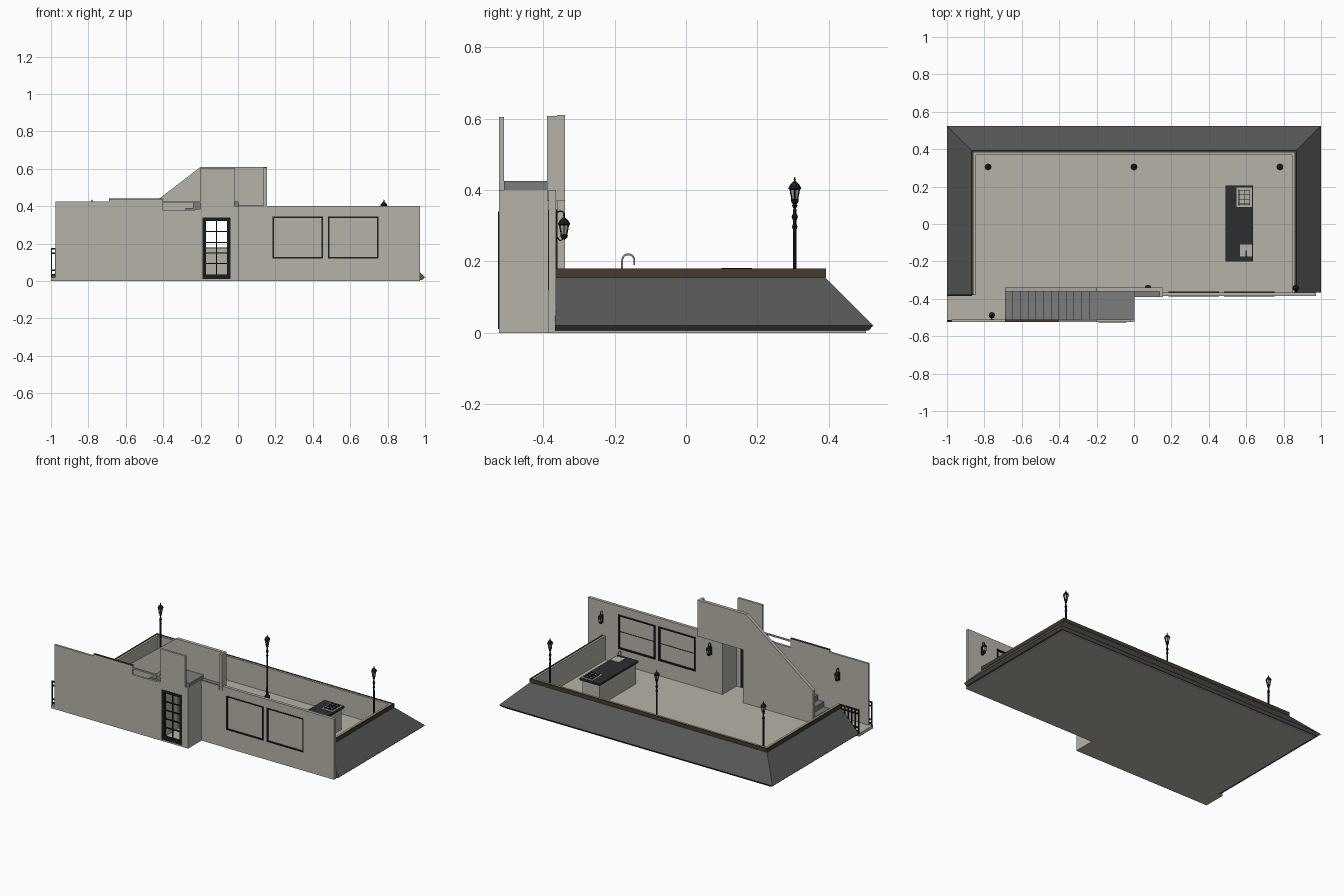
import bpy, bmesh, math
from mathutils import Vector

if "Cube" in bpy.data.objects:
    bpy.data.objects.remove(bpy.data.objects["Cube"])


def mat(name, r, g, b):
    m = bpy.data.materials.new(name)
    m.diffuse_color = (r, g, b, 1)
    m.use_nodes = True
    m.node_tree.nodes["Principled BSDF"].inputs["Base Color"].default_value = m.diffuse_color
    return m


WALL = mat("plaster", 0.47, 0.45, 0.39)
ROOF = mat("roof_slate", 0.095, 0.095, 0.095)
IRON = mat("black_iron", 0.012, 0.012, 0.012)
STEP = mat("grey_stone", 0.2, 0.2, 0.2)
TRIM = mat("brown_trim", 0.06, 0.045, 0.022)
TOP = mat("dark_counter", 0.027, 0.027, 0.03)
GLASS = mat("lamp_glass", 0.4, 0.4, 0.38)
STEEL = mat("steel", 0.3, 0.3, 0.3)


def finish(name, bm, m):
    bmesh.ops.recalc_face_normals(bm, faces=bm.faces)
    me = bpy.data.meshes.new(name)
    bm.to_mesh(me)
    bm.free()
    me.materials.append(m)
    ob = bpy.data.objects.new(name, me)
    bpy.context.collection.objects.link(ob)
    return ob


def boxes(name, m, *spans):
    """One object from boxes given as x0, x1, y0, y1, z0, z1."""
    bm = bmesh.new()
    for x0, x1, y0, y1, z0, z1 in spans:
        vs = bmesh.ops.create_cube(bm, size=1)["verts"]
        for v in vs:
            v.co = (x0 + (v.co.x + .5) * (x1 - x0), y0 + (v.co.y + .5) * (y1 - y0),
                    z0 + (v.co.z + .5) * (z1 - z0))
    return finish(name, bm, m)


def prism(name, m, pts, a, b, axis="y"):
    """Outline extruded along y (points are x, z) or along z (points are x, y)."""
    bm = bmesh.new()
    put = (lambda p, d: (p[0], d, p[1])) if axis == "y" else (lambda p, d: (p[0], p[1], d))
    f = bm.faces.new([bm.verts.new(put(p, a)) for p in pts])
    r = bmesh.ops.extrude_face_region(bm, geom=[f])
    vs = [g for g in r["geom"] if isinstance(g, bmesh.types.BMVert)]
    bmesh.ops.translate(bm, verts=vs, vec=put((0, 0), b - a))
    return finish(name, bm, m)


def lathe(name, m, prof, at, n=8):
    """Profile of (radius, z) turned about a vertical axis."""
    bm = bmesh.new()
    rings = [[bm.verts.new((at[0] + r * math.cos(2 * math.pi * i / n),
                            at[1] + r * math.sin(2 * math.pi * i / n), z))
              for i in range(n)] for r, z in prof]
    for p, q in zip(rings, rings[1:]):
        for i in range(n):
            bm.faces.new((p[i], p[(i + 1) % n], q[(i + 1) % n], q[i]))
    bm.faces.new(rings[0])
    bm.faces.new(rings[-1])
    return finish(name, bm, m)


def tube(name, m, pts, r):
    cu = bpy.data.curves.new(name, "CURVE")
    cu.dimensions = "3D"
    cu.bevel_depth = r
    cu.bevel_resolution = 1
    cu.use_fill_caps = True
    sp = cu.splines.new("POLY")
    sp.points.add(len(pts) - 1)
    for p, c in zip(sp.points, pts):
        p.co = (*c, 1)
    cu.materials.append(m)
    ob = bpy.data.objects.new(name, cu)
    bpy.context.collection.objects.link(ob)
    return ob


def arc(x, y, z, r, a0, a1, n=10):
    return [(x, y + r * math.cos(math.radians(a0 + (a1 - a0) * i / n)),
             z + r * math.sin(math.radians(a0 + (a1 - a0) * i / n))) for i in range(n + 1)]


# Ground slab and floor
prism("floor_slab", WALL, [(-1, -.525), (0, -.525), (0, -.385), (.97, -.385), (.97, .505),
                           (-.97, .505), (-.97, -.38), (-1, -.38)], 0, .02, "z")

# Sloping roof skirt round three sides
bm = bmesh.new()
loops = []
for x, y, z in ((.985, .512, .006), (1, .525, .02), (.865, .39, .156), (.865, .39, .006)):
    loops.append([bm.verts.new(c) for c in
                  ((-x, -.38, z), (-x, y, z), (x, y, z), (x, -.367, z))])
for k in range(4):
    p, q = loops[k], loops[(k + 1) % 4]
    for i in range(3):
        bm.faces.new((p[i], p[i + 1], q[i + 1], q[i]))
for i in (0, 3):
    bm.faces.new([l[i] for l in loops])
finish("roof_skirt", bm, ROOF)

# Low parapet with brown outer trim
boxes("parapet", WALL, (-.86, -.845, -.38, .385, .02, .178), (.845, .86, -.367, .385, .02, .178),
      (-.86, .86, .37, .385, .02, .178))
boxes("parapet_trim", TRIM, (-.868, -.858, -.38, .392, .155, .18),
      (.858, .868, -.367, .392, .155, .18), (-.868, .868, .383, .392, .155, .18))

# Front wall with doorway, stair opening and raised panel
prism("front_wall", WALL, [(-.975, 0), (-.19, 0), (-.19, .34), (-.04, .34), (-.04, 0), (0, 0),
                           (0, .4), (-.02, .4), (-.02, .605), (-.2, .605), (-.2, .385),
                           (-.23, .385), (-.23, .38), (-.405, .38), (-.405, .437), (-.69, .437),
                           (-.69, .425), (-.975, .425)], -.525, -.511)
boxes("opening_rail", WALL, (-.41, -.195, -.523, -.513, .416, .425))
boxes("front_wall_cap", TRIM, (-.69, -.405, -.525, -.511, .437, .441))
boxes("porch_side_wall", WALL, (-.012, .003, -.525, -.365, 0, .4))
boxes("passage_wall", WALL, (-.2, -.185, -.511, -.36, .02, .4))

# Window wall: piers, sill band and head band around two openings
WINDOWS = ((.185, .455), (.48, .75))
boxes("window_wall", WALL, (0, .185, -.385, -.365, 0, .4), (.455, .48, -.385, -.365, .12, .345),
      (.75, .972, -.385, -.365, 0, .4), (.185, .75, -.385, -.365, 0, .12),
      (.185, .75, -.385, -.365, .345, .4))
for a, b in WINDOWS:
    boxes("window_pane", WALL, (a, b, -.379, -.372, .12, .345))
    boxes("window_frame", IRON, (a, a + .008, -.387, -.36, .12, .345),
          (b - .008, b, -.387, -.36, .12, .345), (a, b, -.387, -.36, .12, .128),
          (a, b, -.387, -.36, .337, .345))
    boxes("window_bar", IRON, (a, b, -.3725, -.37, .23, .234))

# Glazed door, open grid of two by five
door = [(-.19, -.17, -.527, -.51, .01, .34), (-.06, -.04, -.527, -.51, .01, .34),
        (-.19, -.04, -.527, -.51, .01, .035), (-.19, -.04, -.527, -.51, .322, .34),
        (-.118, -.112, -.522, -.514, .03, .33)]
door += [(-.175, -.055, -.522, -.514, z, z + .006) for z in (.09, .147, .204, .261)]
boxes("door_grid", IRON, *door)

# Staircase, landing and sloping stair wall
N = 12
pts = [(-.2, .02), (-.69, .02)]
for i in range(N):
    x, z = -.69 + i * .49 / N, .02 + (i + 1) * .405 / N
    pts += [(x, z), (x + .49 / N, z)]
prism("staircase", STEP, pts, -.511, -.36)
boxes("landing_ceiling", WALL, (-.2, 0, -.511, -.36, .37, .4), (0, .135, -.39, -.36, .37, .399))
boxes("landing", STEP, (-.2, .003, -.511, -.36, .4, .425), (.003, .135, -.388, -.36, .399, .403))
prism("stair_wall", WALL, [(.155, .37), (.155, .61), (-.2, .61), (-.69, .235), (-.69, .02),
                           (-.18, .02), (-.18, .37)], -.362, -.34)
boxes("stair_wall_return", WALL, (.137, .155, -.39, -.36, .37, .608))

# Iron railings at the left end
for a, b, y in ((-1, -.865, -.38), (-1, -.972, -.517)):
    n = max(1, round((b - a) / .027))
    rail = [(a, b, y - .004, y + .004, z, z + .008) for z in (.03, .055, .145, .17)]
    for i in range(n + 1):
        x = a + (b - a - .006) * i / n
        rail.append((x, x + .006, y - .004, y + .004, .02, .178))
    boxes("railing", IRON, *rail)


def lantern(x, y, z, s):
    """Lantern head with its base at z, about 0.075 * s tall."""
    P = lambda prof: [(r * s, z + h * s) for r, h in prof]
    lathe("lantern_base", IRON, P([(.003, 0), (.009, .004), (.011, .012), (.008, .015)]), (x, y))
    lathe("lantern_glass", GLASS, P([(.008, .014), (.0145, .043)]), (x, y), 6)
    lathe("lantern_roof", IRON, P([(.015, .041), (.0185, .045), (.013, .055), (.006, .062),
                                   (.002, .066), (.003, .071), (.001, .077)]), (x, y))
    for i in range(6):
        a = i * math.pi / 3
        c, d = math.cos(a) * s, math.sin(a) * s
        tube("lantern_bar", IRON, [(x + .009 * c, y + .009 * d, z + .012 * s),
                                   (x + .0155 * c, y + .0155 * d, z + .043 * s)], .0016)


# Lamp posts along the back
for x in (-.78, 0, .78):
    lathe("lamp_post", IRON, [(.016, .02), (.016, .03), (.008, .045), (.006, .06), (.005, .29),
                              (.008, .297), (.005, .305), (.005, .315), (.009, .325),
                              (.005, .335), (.004, .35), (.008, .357), (.004, .362)], (x, .305))
    lantern(x, .305, .36, 1)

# Wall lanterns on curled brackets
for x, y in ((.865, -.365), (.075, -.365), (-.76, -.511)):
    lantern(x, y + .023, .262, .95)
    boxes("lantern_plate", IRON, (x - .008, x + .008, y - .001, y + .004, .26, .315))
    tube("lantern_bracket", IRON,
         [(x, y + .003, .3)] + arc(x, y + .013, .33, .011, 180, 0) + [(x, y + .023, .325)], .002)
    tube("lantern_scroll", IRON, [(x, y + .002, .27), (x, y + .012, .258), (x, y + .023, .264)], .002)

# Kitchen island with hob, sink and tap
boxes("island_body", WALL, (.5, .625, -.19, .19, .02, .16))
boxes("island_top", TOP, (.488, .636, -.2, .205, .16, .173))
boxes("hob_plate", WALL, (.548, .63, .09, .195, .172, .176))
grate = [(x, x + .004, .1, .185, .176, .182) for x in (.56, .587, .614)]
grate += [(.557, .621, y, y + .004, .176, .182) for y in (.105, .13, .155, .178)]
boxes("hob_grate", IRON, *grate)
boxes("sink", WALL, (.568, .63, -.175, -.11, .172, .175))
tube("tap", STEEL, [(.6, -.179, .173), (.6, -.179, .203)]
     + arc(.6, -.162, .203, .017, 180, 0) + [(.6, -.145, .19)], .003)
